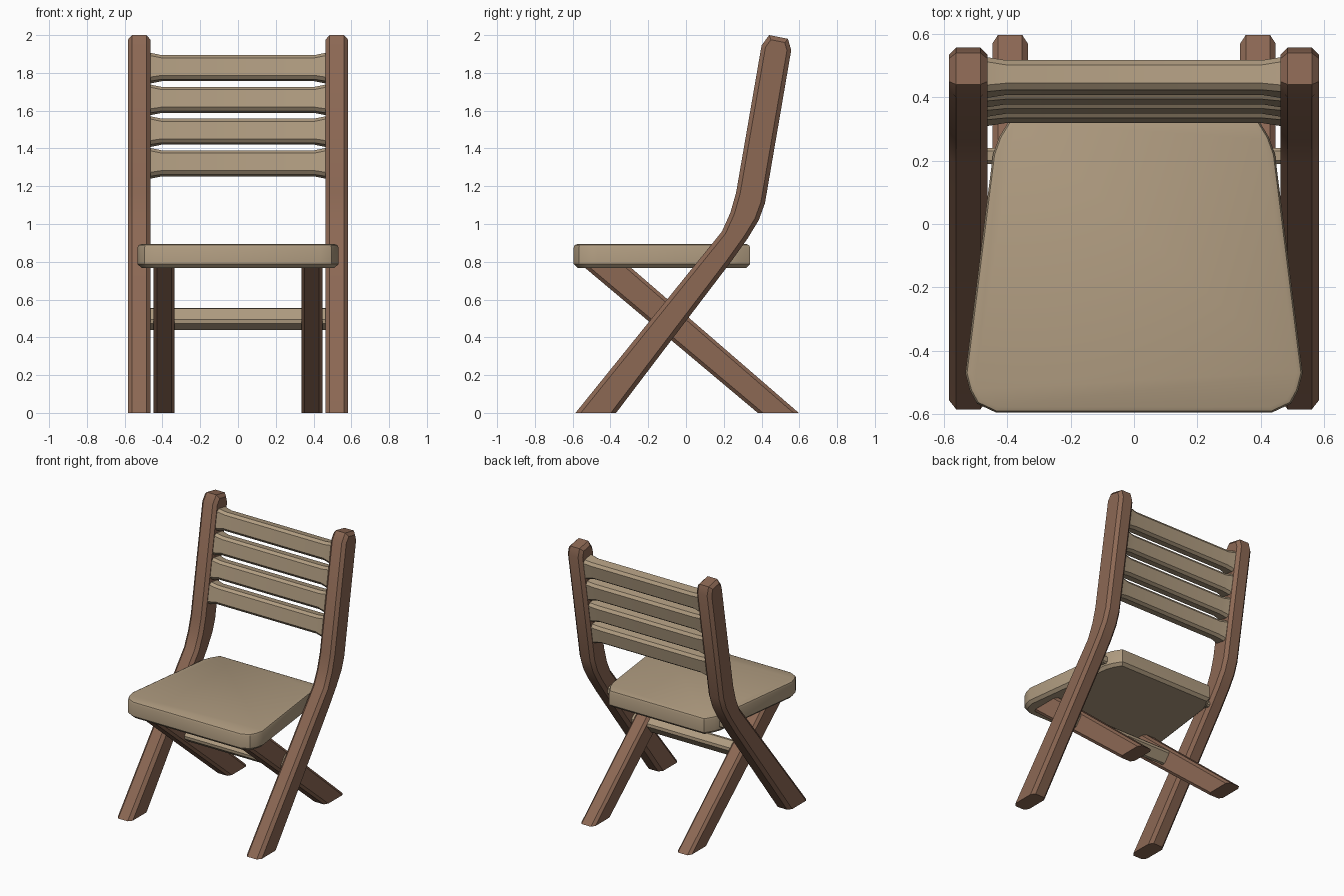
import bpy
import bmesh
import math
from mathutils import Matrix

cube = bpy.data.objects.get("Cube")
if cube:
    bpy.data.objects.remove(cube, do_unlink=True)


def make_material(name, rgb):
    mat = bpy.data.materials.new(name)
    mat.use_nodes = True
    mat.diffuse_color = (*rgb, 1)
    bsdf = next(n for n in mat.node_tree.nodes if n.type == 'BSDF_PRINCIPLED')
    bsdf.inputs["Base Color"].default_value = (*rgb, 1)
    return mat


BROWN = make_material("brown wood", (0.262, 0.138, 0.088))
TAN = make_material("tan wood", (0.43, 0.33, 0.216))


def finish(bm, name, mat):
    bmesh.ops.recalc_face_normals(bm, faces=bm.faces)
    mesh = bpy.data.meshes.new(name)
    bm.to_mesh(mesh)
    bm.free()
    mesh.materials.append(mat)
    obj = bpy.data.objects.new(name, mesh)
    bpy.context.collection.objects.link(obj)
    bpy.ops.object.select_all(action='DESELECT')
    obj.select_set(True)
    bpy.context.view_layer.objects.active = obj
    bpy.ops.object.shade_smooth_by_angle(angle=math.radians(30))
    return obj


def prism(points, depth):
    """Extrude a closed list of 3D points along the vector depth."""
    bm = bmesh.new()
    face = bm.faces.new([bm.verts.new(p) for p in points])
    new = bmesh.ops.extrude_face_region(bm, geom=[face])["geom"]
    bmesh.ops.translate(bm, vec=depth, verts=[v for v in new if isinstance(v, bmesh.types.BMVert)])
    bmesh.ops.recalc_face_normals(bm, faces=bm.faces)
    return bm


def chamfer(bm, edges, width, segments=1):
    bmesh.ops.bevel(bm, geom=edges, offset=width, segments=segments,
                    profile=0.5, affect='EDGES', clamp_overlap=True)


def side_timber(name, profile, x0, x1, width):
    """Flat timber cut from a (y, z) profile, with its long edges chamfered."""
    bm = prism([(x0, y, z) for y, z in profile], (x1 - x0, 0, 0))
    edges = []
    for e in bm.edges:
        a, b = e.verts
        on_cap = abs(a.co.x - b.co.x) < 1e-4
        on_floor = a.co.z < 1e-4 and b.co.z < 1e-4
        if on_cap and not on_floor:
            edges.append(e)
    chamfer(bm, edges, width)
    return finish(bm, name, BROWN)


def slat(name, centre, height, thick, tilt, half, flare=0.0, c=0.018):
    """Crosswise bar with an octagonal section, optionally flaring at its ends."""
    stations = [(-half, flare), (-half + 0.065, 0), (half - 0.065, 0), (half, flare)]
    bm = bmesh.new()
    rings = []
    for x, f in stations:
        h, t = height / 2 + f, thick / 2 + f * 0.7
        section = [(-t, -h + c), (-t, h - c), (-t + c, h), (t - c, h),
                   (t, h - c), (t, -h + c), (t - c, -h), (-t + c, -h)]
        rings.append([bm.verts.new((x, y, z)) for y, z in section])
    for r, s in zip(rings, rings[1:]):
        for i in range(8):
            j = (i + 1) % 8
            bm.faces.new((r[i], r[j], s[j], s[i]))
    bm.faces.new(rings[0])
    bm.faces.new(rings[-1])
    bm.transform(Matrix.Translation(centre) @ Matrix.Rotation(-tilt, 4, 'X'))
    return finish(bm, name, TAN)


# Bent side rails and crossing rear legs, one of each per side
rail_profile = [(-0.585, 0), (0.19, 0.96), (0.235, 1.06), (0.265, 1.165), (0.40, 1.945),
                (0.44, 2.0), (0.54, 1.98), (0.557, 1.92), (0.418, 1.11),
                (0.385, 1.02), (0.328, 0.926), (0.238, 0.80), (-0.37, 0)]
leg_profile = [(0.38, 0), (0.597, 0), (-0.31, 0.785), (-0.555, 0.785)]
for side, sign in (("left", 1), ("right", -1)):
    side_timber(side + "_rail", rail_profile, sign * 0.463, sign * 0.583, 0.022)
    side_timber(side + "_cross_leg", leg_profile, sign * 0.335, sign * 0.447, 0.018)

# Tapered seat with cut corners, softened above and chamfered below
half_outline = [(0.435, -0.595), (0.495, -0.567), (0.518, -0.525), (0.532, -0.47),
                (0.445, 0.22), (0.425, 0.275), (0.385, 0.34)]
outline = half_outline + [(-x, y) for x, y in reversed(half_outline)]
bm = prism([(x, y, 0.768) for x, y in outline], (0, 0, 0.125))
for level, width, segments in ((0.893, 0.018, 2), (0.768, 0.02, 1)):
    rim = [e for e in bm.edges if all(abs(v.co.z - level) < 1e-4 for v in e.verts)]
    chamfer(bm, rim, width, segments)
finish(bm, "seat", TAN)

# Backrest slats following the lean of the rails
for i in range(4):
    z = 1.825 - 0.168 * i
    slat(f"back_slat_{i + 1}", (0, 0.462 - 0.176 * (1.825 - z), z),
         0.13, 0.095, math.radians(10), 0.47, flare=0.012)

# Bar tying the seat to the rails, and the lower stretcher at the crossing
slat("seat_bar", (0, 0.215, 0.83), 0.06, 0.05, 0, 0.47, c=0.01)
slat("stretcher", (0, -0.085, 0.497), 0.105, 0.085, math.radians(39), 0.47, c=0.015)
